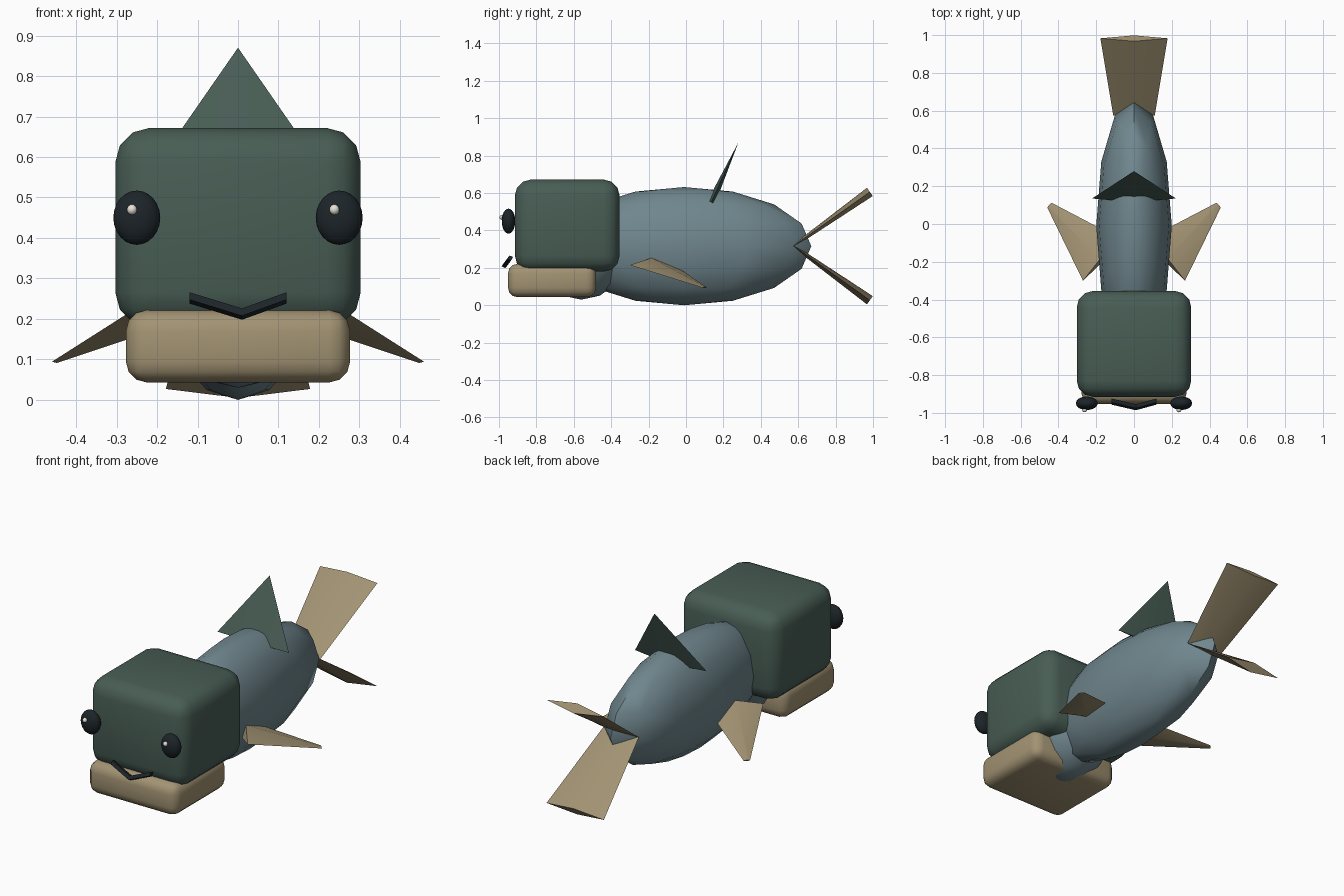
import bpy, bmesh, math
from mathutils import Vector

if "Cube" in bpy.data.objects:
    bpy.data.objects.remove(bpy.data.objects["Cube"])


def material(name, rgb):
    m = bpy.data.materials.new(name)
    m.diffuse_color = (*rgb, 1)
    m.use_nodes = True
    m.node_tree.nodes["Principled BSDF"].inputs["Base Color"].default_value = m.diffuse_color
    return m


GREEN = material("dark_green", (0.065, 0.11, 0.09))
BLUE = material("slate_blue", (0.16, 0.24, 0.27))
TAN = material("tan", (0.36, 0.29, 0.17))
BLACK = material("near_black", (0.012, 0.018, 0.022))
WHITE = material("highlight", (0.8, 0.75, 0.68))


def finish(bm, name, mat, angle=40):
    bmesh.ops.recalc_face_normals(bm, faces=bm.faces)
    mesh = bpy.data.meshes.new(name)
    bm.to_mesh(mesh)
    bm.free()
    mesh.materials.append(mat)
    obj = bpy.data.objects.new(name, mesh)
    bpy.context.collection.objects.link(obj)
    bpy.ops.object.select_all(action='DESELECT')
    obj.select_set(True)
    bpy.context.view_layer.objects.active = obj
    bpy.ops.object.shade_smooth_by_angle(angle=math.radians(angle))
    return obj


def ellipsoid(name, centre, half, mat, segments=12, rings=8):
    bm = bmesh.new()
    bmesh.ops.create_uvsphere(bm, u_segments=segments, v_segments=rings, radius=1)
    for v in bm.verts:
        v.co = Vector(centre) + Vector(v.co[i] * half[i] for i in range(3))
    return finish(bm, name, mat)


def rounded_box(name, low, high, bevel, mat):
    bm = bmesh.new()
    bmesh.ops.create_cube(bm, size=1)
    for v in bm.verts:
        v.co = Vector(low[i] if v.co[i] < 0 else high[i] for i in range(3))
    bmesh.ops.bevel(bm, geom=bm.edges[:], offset=bevel, segments=3,
                    profile=0.5, affect='EDGES')
    return finish(bm, name, mat)


def fin(name, root, tip, across, root_half, tip_half, mat):
    """Flattened four-sided cone; halves are (width, thickness)."""
    root, tip = Vector(root), Vector(tip)
    across = Vector(across).normalized()
    normal = across.cross(tip - root).normalized()
    bm = bmesh.new()
    loops = []
    for c, (w, t) in ((root, root_half), (tip, tip_half)):
        loops.append([bm.verts.new(c + d) for d in
                      (across * w, normal * t, -across * w, -normal * t)])
    a, b = loops
    for i in range(4):
        j = (i + 1) % 4
        bm.faces.new((a[i], a[j], b[j], b[i]))
    bm.faces.new(a)
    bm.faces.new(b)
    bmesh.ops.remove_doubles(bm, verts=bm.verts, dist=0.0005)
    return finish(bm, name, mat)


# Body and neck
ellipsoid("body", (0, -0.01, 0.316), (0.2, 0.68, 0.316), BLUE)
ellipsoid("neck", (0, -0.56, 0.31), (0.235, 0.26, 0.28), BLUE)

# Head and jaw
rounded_box("head", (-0.303, -0.915, 0.18), (0.303, -0.355, 0.672), 0.085, GREEN)
rounded_box("jaw", (-0.277, -0.952, 0.043), (0.277, -0.48, 0.222), 0.052, TAN)

# Eyes with highlights
for side, s in (("left", -1), ("right", 1)):
    ellipsoid(side + "_eye", (0.25 * s, -0.949, 0.45), (0.058, 0.036, 0.067), BLACK, 16, 12)
    ellipsoid(side + "_eye_glint", (0.25 * s - 0.012, -0.984, 0.47), (0.013, 0.013, 0.013), WHITE, 10, 8)

# Mouth: a V-shaped bar
bm = bmesh.new()
stations = []
for x, y, z in ((-0.12, -0.94, 0.252), (0.01, -0.97, 0.212), (0.12, -0.94, 0.252)):
    stations.append([bm.verts.new((x, y + dy, z + dz)) for dy, dz in
                     ((-0.016, -0.004), (-0.004, 0.014), (0.016, 0.006), (0.004, -0.014))])
for a, b in zip(stations, stations[1:]):
    for i in range(4):
        bm.faces.new((a[i], a[(i + 1) % 4], b[(i + 1) % 4], b[i]))
bm.faces.new(stations[0])
bm.faces.new(stations[-1])
finish(bm, "mouth", BLACK)

# Dorsal fin
fin("dorsal_fin", (0, 0.135, 0.55), (0, 0.28, 0.87), (1, 0, 0),
    (0.222, 0.022), (0, 0), GREEN)

# Side fins
for side, s in (("left", -1), ("right", 1)):
    fin(side + "_side_fin", (0.17 * s, -0.19, 0.22), (0.448 * s, 0.1, 0.095),
        (0.1 * s, -0.11, -0.005), (0.149, 0.035), (0.017, 0.004), TAN)

# Tail fins
for name, z in (("upper_tail_fin", 0.606), ("lower_tail_fin", 0.027)):
    fin(name, (0, 0.575, 0.317), (0, 0.983, z), (1, 0, 0),
        (0.11, 0.008), (0.178, 0.027), TAN)
